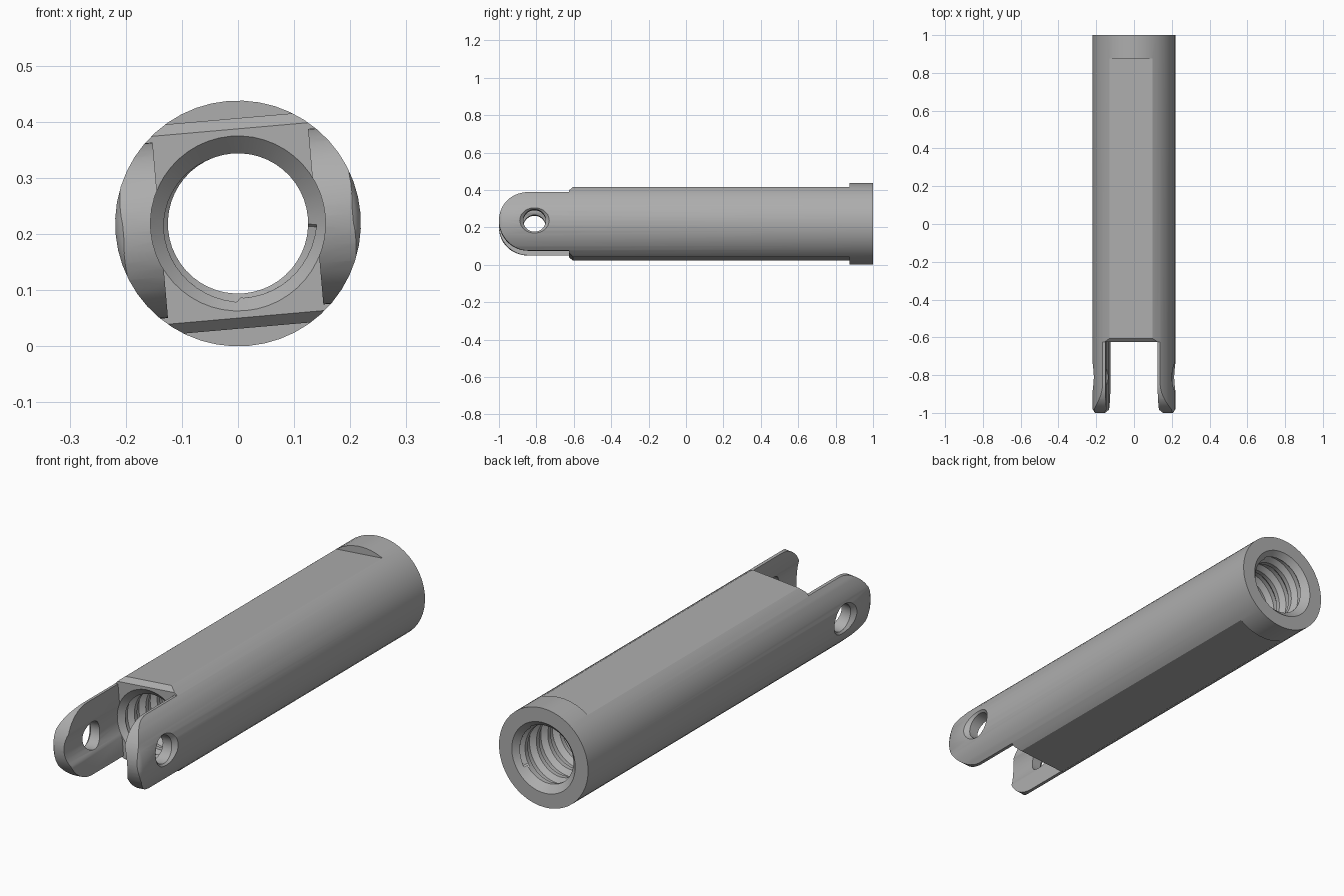
import bpy, bmesh
from math import sin, cos, pi, radians
from mathutils import Matrix

if "Cube" in bpy.data.objects:
    bpy.data.objects.remove(bpy.data.objects["Cube"])

R, BORE, MOUTH = 0.219, 0.125, 0.156   # outer, thread crest and mouth radii
SHOULDER, COLLAR = -0.625, 0.875       # where the barrel and collar start
SEGS = 48

metal = bpy.data.materials.new("grey_metal")
metal.use_nodes = True
grey = (0.42, 0.42, 0.42, 1)
metal.diffuse_color = grey
metal.node_tree.nodes["Principled BSDF"].inputs["Base Color"].default_value = grey


def finish(name, bm):
    bmesh.ops.recalc_face_normals(bm, faces=bm.faces)
    mesh = bpy.data.meshes.new(name)
    bm.to_mesh(mesh)
    bm.free()
    mesh.materials.append(metal)
    ob = bpy.data.objects.new(name, mesh)
    bpy.context.collection.objects.link(ob)
    return ob


def lathe(name, profile, turn=0):
    """Closed solid turned about y from (y, radius) points."""
    bm = bmesh.new()
    rings = [[bm.verts.new((r * sin(2 * pi * i / SEGS), y, r * cos(2 * pi * i / SEGS)))
              for i in range(SEGS)] for y, r in profile]
    for a, b in zip(rings, rings[1:]):
        for i in range(SEGS):
            j = (i + 1) % SEGS
            bm.faces.new((a[i], a[j], b[j], b[i]))
    bm.faces.new(rings[0])
    bm.faces.new(rings[-1])
    bmesh.ops.rotate(bm, verts=bm.verts, matrix=Matrix.Rotation(turn, 3, "Z"))
    return finish(name, bm)


def prism(name, outline, half_width):
    """Outline of (y, z) points extruded along x."""
    bm = bmesh.new()
    face = bm.faces.new([bm.verts.new((-half_width, y, z)) for y, z in outline])
    moved = bmesh.ops.extrude_face_region(bm, geom=[face])["geom"]
    bmesh.ops.translate(bm, vec=(2 * half_width, 0, 0),
                        verts=[v for v in moved if isinstance(v, bmesh.types.BMVert)])
    return finish(name, bm)


def thread(name, y0, y1, pitch, depth):
    """Rod with a helical ridge; grid rows follow the helix."""
    bm = bmesh.new()
    crest = [0, 0, depth, depth]
    steps = len(crest)
    rows = int((y1 - y0) / pitch + 3) * steps
    cols = []
    for i in range(SEGS + 1):
        a, col = 2 * pi * i / SEGS, []
        for k in range(rows):
            y = y0 + pitch * (k / steps - 1 + i / SEGS)
            r = BORE + (crest[k % steps] if y0 < y < y1 else 0)
            col.append(bm.verts.new((r * sin(a), min(max(y, y0), y1), r * cos(a))))
        cols.append(col)
    for a, b in zip(cols, cols[1:]):
        for k in range(rows - 1):
            bm.faces.new((a[k], a[k + 1], b[k + 1], b[k]))
    bmesh.ops.remove_doubles(bm, verts=bm.verts, dist=0.0001)
    bmesh.ops.holes_fill(bm, edges=[e for e in bm.edges if e.is_boundary])
    return finish(name, bm)


def cut(target, cutter):
    cutter.hide_render = True
    mod = target.modifiers.new("cut", "BOOLEAN")
    mod.operation, mod.solver, mod.object = "DIFFERENCE", "EXACT", cutter
    bpy.context.view_layer.objects.active = target
    bpy.ops.object.modifier_apply(modifier=mod.name)
    bpy.data.objects.remove(cutter)


# Round barrel with softened tip
body = lathe("clevis_sleeve", [(-1, 0.205), (-0.995, 0.211), (-0.98, R), (1, R)])

# Flats above and below, with rounded fork ends and a chamfered shoulder
FORK = 0.157
arc = [(FORK - 1 - FORK * cos(t * pi / 28), FORK * sin(t * pi / 28)) for t in range(15)]
outline = [(-1.1, 0)] + arc + [(SHOULDER, FORK), (SHOULDER, 0.168), (-0.605, 0.187),
                               (COLLAR, 0.187), (COLLAR, 0.3), (-1.1, 0.3)]
for side in (1, -1):
    cut(body, prism("flat_cutter", [(y, z * side) for y, z in outline], 0.4))

# Slot between the fork arms
cut(body, prism("slot_cutter", [(-1.2, -0.4), (SHOULDER, -0.4),
                                (SHOULDER, 0.4), (-1.2, 0.4)], 0.139))

# Threaded bore with a countersunk mouth at each end
cut(body, thread("thread_cutter", -0.61, 0.98, 0.08, 0.02))
cut(body, lathe("front_mouth_cutter", [(-1.1, MOUTH), (SHOULDER, MOUTH),
                                       (SHOULDER + 0.04, MOUTH - 0.04)]))
cut(body, lathe("back_mouth_cutter", [(1.02, MOUTH + 0.02), (0.96, MOUTH - 0.04)]))

# Countersunk pin hole across both arms
pin = lathe("pin_cutter", [(-0.3, 0.16), (-0.2, 0.06), (0.2, 0.06), (0.3, 0.16)], pi / 2)
pin.location.y = -0.81
bpy.context.view_layer.update()
cut(body, pin)

# Slight roll about the long axis, resting on the ground
body.data.transform(Matrix.Translation((0, 0, R)) @ Matrix.Rotation(radians(-5), 4, "Y"))
bpy.ops.object.select_all(action="DESELECT")
body.select_set(True)
bpy.context.view_layer.objects.active = body
bpy.ops.object.shade_smooth_by_angle(angle=radians(30))
